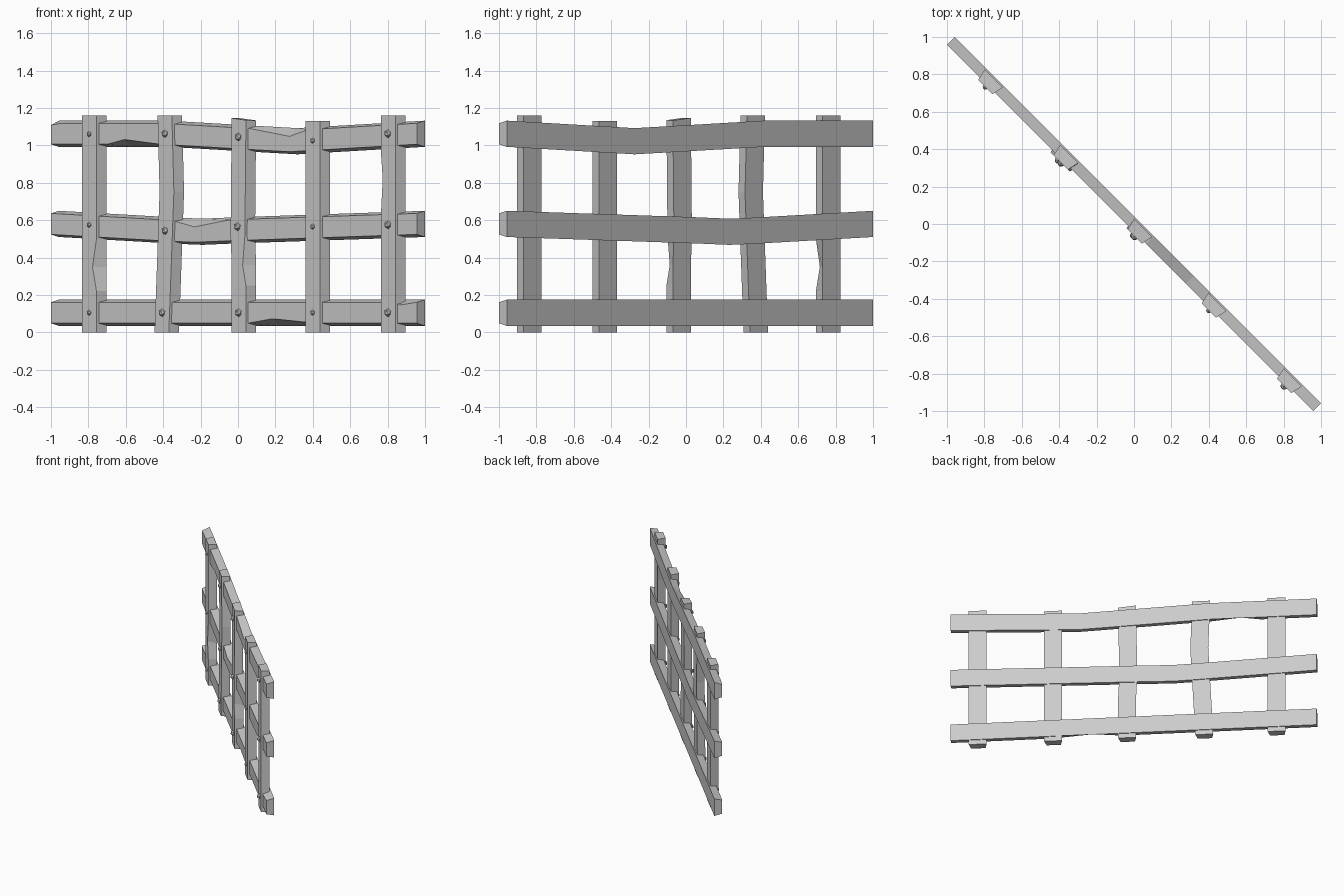
import bpy
import bmesh
import math
from mathutils import Matrix

cube = bpy.data.objects.get("Cube")
if cube:
    bpy.data.objects.remove(cube, do_unlink=True)

wood = bpy.data.materials.new("plain_grey")
wood.use_nodes = True
GREY = (0.6, 0.6, 0.6, 1)
wood.diffuse_color = GREY
wood.node_tree.nodes["Principled BSDF"].inputs["Base Color"].default_value = GREY

DIAGONAL = math.radians(-45)   # the whole fence runs corner to corner


def finish(bm, name):
    bmesh.ops.recalc_face_normals(bm, faces=bm.faces)
    mesh = bpy.data.meshes.new(name)
    bm.to_mesh(mesh)
    bm.free()
    mesh.materials.append(wood)
    obj = bpy.data.objects.new(name, mesh)
    obj.rotation_euler.z = DIAGONAL
    bpy.context.collection.objects.link(obj)
    return obj


def plank(name, sections, back, front, y_back, y_front, upright, tilt=0):
    """Loft a tapered plank; a section is (along, centre, low chip, high chip)."""
    bm = bmesh.new()
    rings = []
    for i, (along, centre, low, high) in enumerate(sections):
        corners = [(-back, y_back), (back, y_back),
                   (front - high, y_front), (low - front, y_front)]
        ring = []
        for offset, y in corners:
            t = along + (tilt * offset if i == len(sections) - 1 else 0)
            c = centre + offset
            ring.append(bm.verts.new((c, y, t) if upright else (t, y, c)))
        rings.append(ring)
    for a, b in zip(rings, rings[1:]):
        for k in range(4):
            n = (k + 1) % 4
            bm.faces.new((a[k], a[n], b[n], b[k]))
    bm.faces.new(rings[0])
    bm.faces.new(rings[-1])
    return finish(bm, name)


# Sagging horizontal rails with chipped front edges
END = 1.384
rails = {
    "bottom_rail": [(-END, .105, 0, 0), (.10, .105, 0, 0), (.29, .105, .024, 0),
                    (.62, .105, 0, 0), (1.22, .105, 0, 0), (1.25, .105, 0, .015),
                    (END, .105, 0, 0)],
    "middle_rail": [(-END, .58, 0, 0), (-.47, .543, 0, 0), (-.30, .538, 0, .03),
                    (-.03, .546, 0, 0), (END, .58, 0, 0)],
    "top_rail": [(-END, 1.062, 0, .01), (-1.31, 1.062, 0, 0), (-.96, 1.062, 0, 0),
                 (-.83, 1.062, .025, 0), (-.56, 1.062, 0, 0), (.12, 1.034, 0, 0),
                 (.42, 1.022, 0, .03), (.56, 1.028, 0, 0), (END, 1.062, 0, 0)],
}
for name, sections in rails.items():
    plank(name, sections, .07, .056, .03, -.03, False)

# Upright posts: sections, top tilt, nail size, nail heights
posts = [
    ([(0, -1.08, 0, 0), (.22, -1.08, 0, 0), (.35, -1.08, 0, .03),
      (.5, -1.08, 0, 0), (1.16, -1.08, 0, 0)], 0, .015, (.105, .575, 1.06)),
    ([(0, -.533, 0, 0), (.75, -.495, 0, 0), (1.16, -.51, 0, 0)],
     0, .021, (.105, .543, 1.062)),
    ([(0, .05, 0, 0), (.25, .05, 0, 0), (.36, .05, 0, .025),
      (.52, .042, 0, 0), (1.14, .05, 0, 0)], -.1, .022, (.105, .565, 1.045)),
    ([(0, .61, 0, 0), (1.13, .61, 0, 0)], 0, .015, (.105, .565, 1.025)),
    ([(0, 1.18, 0, 0), (.65, 1.18, 0, 0), (.82, 1.18, .012, 0),
      (.95, 1.18, 0, 0), (1.16, 1.18, 0, 0)], 0, .022, (.105, .575, 1.062)),
]


def centre_at(sections, z):
    for a, b in zip(sections, sections[1:]):
        if z <= b[0]:
            return a[1] + (b[1] - a[1]) * (z - a[0]) / (b[0] - a[0])
    return sections[-1][1]


for n, (sections, tilt, size, heights) in enumerate(posts, 1):
    plank(f"post_{n}", sections, .068, .054, .019, -.044, True, tilt)
    # Faceted nail heads where the post crosses each rail
    bm = bmesh.new()
    for z in heights:
        place = Matrix.Translation((centre_at(sections, z), -.045, z))
        bmesh.ops.create_icosphere(bm, subdivisions=1, radius=size, matrix=place)
    finish(bm, f"nails_{n}")
